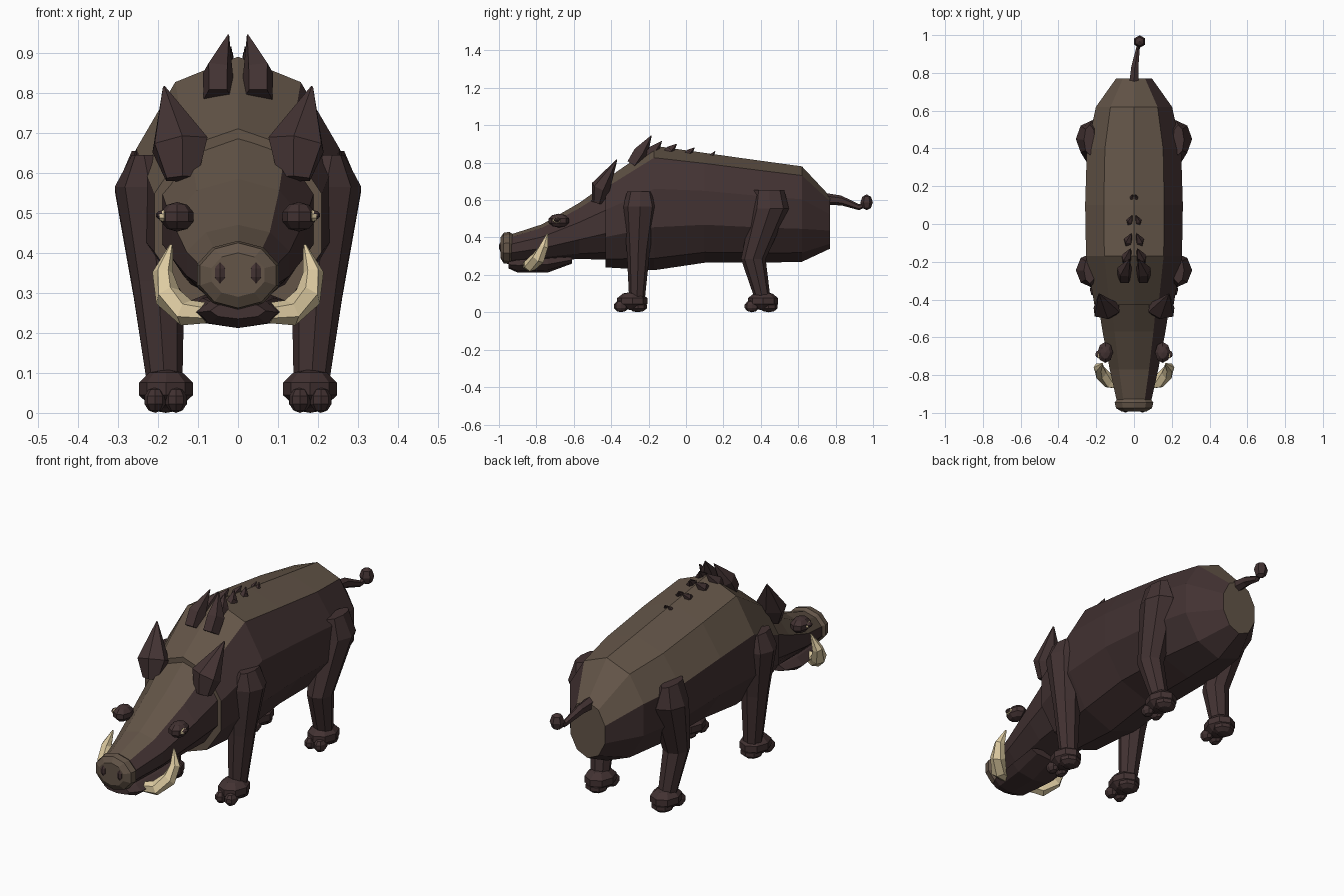
import bpy, bmesh, math
from mathutils import Vector, Matrix

if "Cube" in bpy.data.objects:
    bpy.data.objects.remove(bpy.data.objects["Cube"])


def material(name, rgb):
    m = bpy.data.materials.new(name)
    m.use_nodes = True
    m.diffuse_color = (*rgb, 1)
    m.node_tree.nodes["Principled BSDF"].inputs["Base Color"].default_value = (*rgb, 1)
    return m


BROWN = material("brown hide", (0.125, 0.09, 0.064))
DARK = material("dark hide", (0.055, 0.032, 0.032))
IVORY = material("ivory", (0.73, 0.6, 0.36))


def finish(name, bm, mats, mirror=False):
    bmesh.ops.recalc_face_normals(bm, faces=bm.faces)
    mesh = bpy.data.meshes.new(name)
    bm.to_mesh(mesh)
    bm.free()
    for m in mats:
        mesh.materials.append(m)
    obj = bpy.data.objects.new(name, mesh)
    bpy.context.collection.objects.link(obj)
    if mirror:
        obj.modifiers.new("mirror", "MIRROR").use_mirror_merge = False
    return obj


def add_loft(bm, rings, n, axes, top_strips=()):
    """Skin rings (x, y, z, radius_u, radius_v); axes gives u, v for each ring."""
    loops = []
    for (x, y, z, ru, rv), (u, v) in zip(rings, axes):
        angles = [2 * math.pi * k / n for k in range(n)]
        loops.append([bm.verts.new(Vector((x, y, z)) + u * ru * math.sin(a) + v * rv * math.cos(a))
                      for a in angles])
    for a, b in zip(loops, loops[1:]):
        for k in range(n):
            j = (k + 1) % n
            f = bm.faces.new((a[k], a[j], b[j], b[k]))
            f.material_index = 1 if top_strips and k not in top_strips else 0
    for cap in (loops[0], loops[-1]):
        bm.faces.new(cap)


X, Y, Z = Vector((1, 0, 0)), Vector((0, 1, 0)), Vector((0, 0, 1))


def loft(name, rings, n, u, v, mats, mirror=False, top_strips=()):
    bm = bmesh.new()
    add_loft(bm, rings, n, [(u, v)] * len(rings), top_strips)
    return finish(name, bm, mats, mirror)


def tube_axes(rings, hint):
    """Axes square to the path, with u kept close to hint."""
    pts = [Vector(r[:3]) for r in rings]
    axes = []
    for i in range(len(pts)):
        d = (pts[min(i + 1, len(pts) - 1)] - pts[max(i - 1, 0)]).normalized()
        u = (hint - d * hint.dot(d)).normalized()
        axes.append((u, d.cross(u)))
    return axes


def tube(name, rings, n, hint, mat):
    bm = bmesh.new()
    add_loft(bm, rings, n, tube_axes(rings, hint))
    return finish(name, bm, [mat], True)


def blob(name, parts, mat, mirror=False, segs=8, rows=5):
    """One or more low-poly ellipsoids: (centre, radii)."""
    bm = bmesh.new()
    for c, r in parts:
        bmesh.ops.create_uvsphere(bm, u_segments=segs, v_segments=rows, radius=1,
                                  matrix=Matrix.Translation(c) @ Matrix.Diagonal((*r, 1)))
    return finish(name, bm, [mat], mirror)


def spine(profile):
    """(y, top, bottom, half width) to rings across the body."""
    return [(0, y, (t + b) / 2, w, (t - b) / 2) for y, t, b, w in profile]


# Body and head, brown along the back and dark on the flanks
BACK = (0, 8, 9)
loft("body", spine([(-0.43, 0.71, 0.24, 0.22), (-0.17, 0.89, 0.225, 0.267),
                    (0.1, 0.852, 0.265, 0.272), (0.4, 0.81, 0.265, 0.262),
                    (0.62, 0.78, 0.27, 0.212), (0.77, 0.62, 0.34, 0.1)]),
     10, X, Z, [BROWN, DARK], top_strips=BACK)
loft("head", spine([(-0.36, 0.735, 0.28, 0.21), (-0.57, 0.585, 0.285, 0.175),
                    (-0.77, 0.47, 0.275, 0.135), (-0.94, 0.415, 0.265, 0.095)]),
     10, X, Z, [BROWN, DARK], top_strips=BACK)

# Snout disc, nostrils and lower jaw
loft("snout", spine([(-0.92, 0.415, 0.275, 0.085), (-0.945, 0.43, 0.258, 0.108),
                     (-0.975, 0.425, 0.262, 0.1), (-0.992, 0.4, 0.29, 0.07)]),
     10, X, Z, [BROWN])
blob("nostrils", [((0.045, -0.98, 0.35), (0.018, 0.02, 0.034))], DARK, True)
loft("lower_jaw", spine([(-0.95, 0.275, 0.235, 0.07), (-0.9, 0.29, 0.212, 0.1),
                         (-0.74, 0.3, 0.212, 0.125), (-0.61, 0.3, 0.26, 0.12)]),
     8, X, Z, [DARK])

# Tusks curving out and up
tube("tusks", [(0.08, -0.85, 0.25, 0.026, 0.026), (0.13, -0.835, 0.25, 0.038, 0.034),
               (0.175, -0.79, 0.29, 0.038, 0.034), (0.188, -0.76, 0.35, 0.026, 0.026),
               (0.167, -0.74, 0.42, 0.004, 0.004)], 6, Y, IVORY)

# Brows with small eyes on the outside
blob("brows", [((0.152, -0.68, 0.49), (0.043, 0.058, 0.037))], DARK, True)
blob("eye_rims", [((0.185, -0.69, 0.492), (0.016, 0.024, 0.015))], IVORY, True)
blob("eyes", [((0.19, -0.69, 0.494), (0.016, 0.02, 0.012))], DARK, True)

# Ears
tube("ears", [(0.14, -0.475, 0.585, 0.045, 0.03), (0.145, -0.455, 0.67, 0.078, 0.052),
              (0.185, -0.37, 0.815, 0.003, 0.003)], 6, Vector((1, 0, 0.25)), DARK)

# Mane tufts in pairs, shrinking towards the back
bm = bmesh.new()
for y, z, tip, s in ((-0.285, 0.79, 0.945, 1), (-0.205, 0.83, 0.915, 0.75),
                     (-0.11, 0.845, 0.9, 0.6), (0.0, 0.84, 0.88, 0.45), (0.13, 0.83, 0.86, 0.25)):
    rings = [(0.05 * s, y, z, 0.038 * s, 0.04 * s),
             (0.05 * s, y + 0.04 * s, z + 0.4 * (tip - z), 0.04 * s, 0.045 * s),
             (0.024 * s, y + 0.1 * s, tip, 0.002, 0.002)]
    add_loft(bm, rings, 5, tube_axes(rings, X))
finish("mane", bm, [DARK], True)

# Legs
loft("front_legs", [(0.235, -0.245, 0.645, 0.03, 0.07), (0.22, -0.245, 0.565, 0.088, 0.092),
                    (0.2, -0.255, 0.33, 0.066, 0.062), (0.183, -0.262, 0.07, 0.044, 0.042)],
     8, X, Y, [DARK], True)
loft("hind_legs", [(0.235, 0.445, 0.655, 0.03, 0.08), (0.22, 0.45, 0.555, 0.088, 0.1),
                   (0.2, 0.36, 0.285, 0.06, 0.066), (0.183, 0.41, 0.07, 0.044, 0.042)],
     8, X, Y, [DARK], True)

# Feet with two toes
for name, y in (("front_feet", -0.287), ("hind_feet", 0.412)):
    blob(name, [((0.18, y, 0.06), (0.071, 0.085, 0.05)),
                ((0.155, y - 0.06, 0.032), (0.028, 0.04, 0.032)),
                ((0.207, y - 0.06, 0.032), (0.028, 0.04, 0.032)),
                ((0.18, y + 0.03, 0.03), (0.055, 0.05, 0.03))], DARK, True)

# Tail with a tuft
loft("tail", [(0.0, 0.75, 0.605, 0.028, 0.032), (0.004, 0.83, 0.598, 0.022, 0.026),
              (0.02, 0.925, 0.562, 0.012, 0.016), (0.03, 0.965, 0.58, 0.012, 0.014)],
     6, X, Z, [DARK])
blob("tail_tuft", [((0.03, 0.966, 0.588), (0.034, 0.033, 0.042))], DARK, segs=6, rows=4)
